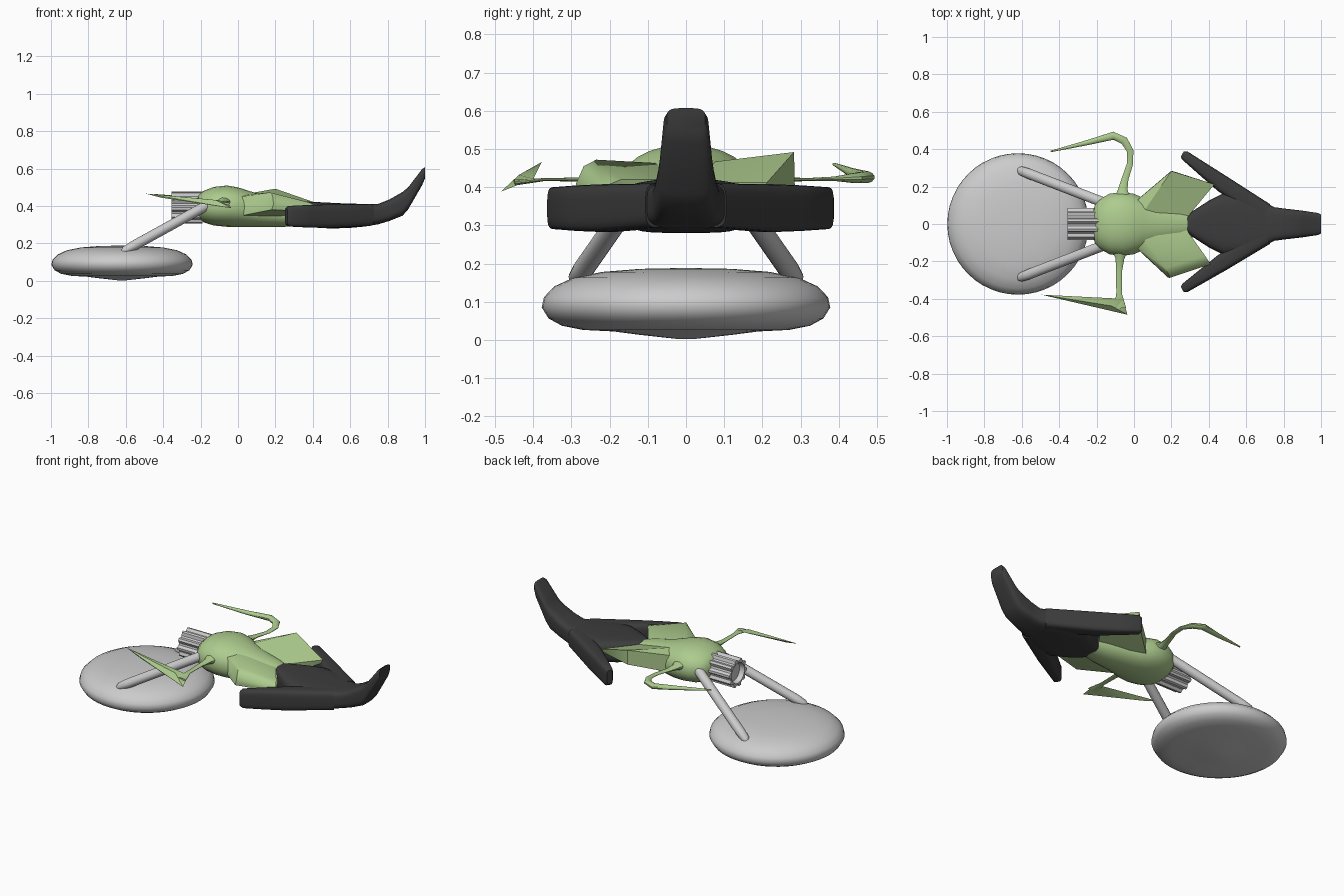
import bpy, bmesh, math
from mathutils import Vector


def material(name, rgb):
    m = bpy.data.materials.new(name)
    m.diffuse_color = (*rgb, 1)
    return m


GREEN = material("leaf green", (0.42, 0.60, 0.27))
DARK = material("charcoal", (0.045, 0.045, 0.045))
GREY = material("light grey", (0.60, 0.60, 0.60))


def finish(name, bm, mat, angle=35):
    bmesh.ops.recalc_face_normals(bm, faces=bm.faces)
    me = bpy.data.meshes.new(name)
    bm.to_mesh(me)
    bm.free()
    me.materials.append(mat)
    ob = bpy.data.objects.new(name, me)
    bpy.context.collection.objects.link(ob)
    bpy.ops.object.select_all(action='DESELECT')
    ob.select_set(True)
    bpy.context.view_layer.objects.active = ob
    bpy.ops.object.shade_smooth_by_angle(angle=math.radians(angle))
    return ob


def skin(bm, rings):
    """Join rings of vertices with quads and cap both ends."""
    n = len(rings[0])
    for a, b in zip(rings, rings[1:]):
        for i in range(n):
            j = (i + 1) % n
            bm.faces.new((a[i], a[j], b[j], b[i]))
    bm.faces.new(rings[0])
    bm.faces.new(rings[-1])


def loft(name, path, mat, n=20, power=2.0, upright=False, angle=35):
    """path: (x, y, z, half width, half height) with superellipse sections."""
    bm = bmesh.new()
    rings = []
    pts = [Vector(p[:3]) for p in path]
    for k, (x, y, z, w, h) in enumerate(path):
        t = (pts[min(k + 1, len(pts) - 1)] - pts[max(k - 1, 0)]).normalized()
        side = t.cross(Vector((0, 0, 1))).normalized()
        up = Vector((0, 0, 1)) if upright else side.cross(t)
        ring = []
        for i in range(n):
            a = 2 * math.pi * (i + 0.5) / n
            c, s = math.cos(a), math.sin(a)
            u = math.copysign(abs(c) ** (2 / power), c) * w
            v = math.copysign(abs(s) ** (2 / power), s) * h
            ring.append(bm.verts.new(pts[k] + side * u + up * v))
        rings.append(ring)
    skin(bm, rings)
    return finish(name, bm, mat, angle)


def hull(name, pts, mat, angle=30, bevel=0.0):
    bm = bmesh.new()
    for p in pts:
        bm.verts.new(p)
    r = bmesh.ops.convex_hull(bm, input=bm.verts)
    loose = [v for v in bm.verts if not v.link_faces]
    bmesh.ops.delete(bm, geom=loose, context='VERTS')
    if bevel:
        bmesh.ops.bevel(bm, geom=bm.edges[:], offset=bevel, segments=2, affect='EDGES', profile=0.5)
    return finish(name, bm, mat, angle)


# Saucer: revolved profile
bm = bmesh.new()
profile = [(0.02, 0.002), (0.12, 0.013), (0.19, 0.022), (0.27, 0.026), (0.325, 0.037), (0.36, 0.056),
           (0.378, 0.085), (0.372, 0.112), (0.345, 0.14), (0.295, 0.163), (0.22, 0.178), (0.12, 0.186), (0.02, 0.188)]
skin(bm, [[bm.verts.new((-0.62 + r * math.cos(a), r * math.sin(a), z))
           for a in [2 * math.pi * i / 48 for i in range(48)]] for r, z in profile])
finish("saucer", bm, GREY, 50)

# Struts between saucer and body
for label, s in (("left", 1), ("right", -1)):
    loft(label + "_strut", [(-0.622, s * 0.292, 0.152, 0.012, 0.008), (-0.605, s * 0.285, 0.162, 0.024, 0.022),
                            (-0.56, s * 0.268, 0.186, 0.028, 0.027), (-0.15, s * 0.11, 0.412, 0.028, 0.027)], GREY, 16)

# Fluted nozzle with a recessed end
bm = bmesh.new()
rings = []
for x, k in ((-0.19, 1), (-0.355, 1), (-0.355, 0.72), (-0.325, 0.66)):
    ring = []
    for i in range(40):
        a = 2 * math.pi * i / 40
        r = (0.086 if i % 4 < 2 else 0.071) * k if k == 1 else 0.086 * k
        ring.append(bm.verts.new((x, r * math.cos(a), 0.392 + r * math.sin(a))))
    rings.append(ring)
skin(bm, rings)
finish("nozzle", bm, GREY)

# Rounded body tapering back into the tail: x, half width, bottom, top
stations = [(-0.222, 0.05, 0.365, 0.43), (-0.21, 0.10, 0.335, 0.46), (-0.185, 0.133, 0.312, 0.481),
            (-0.13, 0.163, 0.295, 0.502), (-0.06, 0.172, 0.288, 0.51), (0.0, 0.162, 0.287, 0.50),
            (0.05, 0.14, 0.287, 0.484), (0.12, 0.115, 0.287, 0.462), (0.25, 0.09, 0.288, 0.435), (0.36, 0.06, 0.30, 0.40)]
loft("body", [(x, 0, (b + t) / 2, w, (t - b) / 2) for x, w, b, t in stations], GREEN, 28, 2.2, True, 45)

# Shoulder panels
hull("left_panel", [(0.02, 0.13, 0.45), (0.20, 0.283, 0.492), (0.43, 0.212, 0.412), (0.28, 0.03, 0.412),
                    (0.02, 0.02, 0.46), (0.03, 0.14, 0.35), (0.20, 0.285, 0.405), (0.42, 0.205, 0.39),
                    (0.28, 0.03, 0.34)], GREEN)
hull("right_panel", [(0.02, -0.13, 0.45), (0.17, -0.235, 0.472), (0.185, -0.268, 0.455), (0.19, -0.288, 0.41),
                     (0.18, -0.285, 0.38), (0.41, -0.215, 0.402), (0.38, -0.17, 0.42), (0.28, -0.03, 0.42),
                     (0.02, -0.02, 0.46), (0.03, -0.145, 0.35), (0.38, -0.22, 0.37), (0.28, -0.03, 0.34)], GREEN, 45)

# Left arm: bent, flowing into a pointed blade
loft("left_arm", [(-0.06, 0.14, 0.42, 0.045, 0.03), (-0.06, 0.185, 0.42, 0.026, 0.016), (-0.048, 0.24, 0.42, 0.019, 0.007),
                  (-0.022, 0.32, 0.42, 0.017, 0.004), (-0.02, 0.39, 0.422, 0.018, 0.006), (-0.052, 0.445, 0.424, 0.022, 0.014),
                  (-0.11, 0.472, 0.426, 0.022, 0.016), (-0.25, 0.435, 0.438, 0.014, 0.012),
                  (-0.445, 0.388, 0.46, 0.004, 0.004)], GREEN, 12)

# Right arm: straight, with a separate sharp-elbowed blade
loft("right_arm", [(-0.075, -0.14, 0.42, 0.045, 0.03), (-0.075, -0.185, 0.42, 0.024, 0.016), (-0.08, -0.25, 0.42, 0.017, 0.006),
                   (-0.08, -0.37, 0.42, 0.015, 0.004), (-0.075, -0.45, 0.412, 0.034, 0.008)], GREEN, 12)
hull("right_blade", [(-0.035, -0.485, 0.388), (-0.058, -0.40, 0.422), (-0.10, -0.42, 0.425), (-0.12, -0.438, 0.432),
                     (-0.11, -0.455, 0.402), (-0.495, -0.378, 0.466), (-0.41, -0.395, 0.444), (-0.40, -0.386, 0.458)], GREEN)

# Dark tail with an upswept end: x, half width, bottom, top
tail = [(0.272, 0.02, 0.34, 0.415), (0.29, 0.05, 0.31, 0.425), (0.33, 0.08, 0.295, 0.425), (0.40, 0.125, 0.286, 0.422),
        (0.48, 0.165, 0.28, 0.418), (0.58, 0.165, 0.281, 0.413), (0.68, 0.125, 0.29, 0.411), (0.75, 0.09, 0.302, 0.411),
        (0.81, 0.082, 0.32, 0.435), (0.88, 0.074, 0.348, 0.475), (0.91, 0.07, 0.382, 0.50), (0.985, 0.059, 0.512, 0.598),
        (1.0, 0.05, 0.548, 0.607)]
loft("tail", [(x, 0, (b + t) / 2, w, (t - b) / 2) for x, w, b, t in tail], DARK, 32, 4.0, True, 40)

# Swept wings reaching forward from the tail
for label, s, o in (("left", 1, 0.0), ("right", -1, -0.024)):
    loft(label + "_wing", [(0.258, s * (0.374 + o), 0.345, 0.016, 0.042), (0.272, s * (0.366 + o), 0.345, 0.026, 0.055),
                           (0.37, s * (0.292 + o * 0.7), 0.345, 0.036, 0.06), (0.476, s * (0.213 + o * 0.4), 0.345, 0.046, 0.063),
                           (0.70, s * 0.062, 0.352, 0.052, 0.058)], DARK, 24, 4.0, True, 40)
